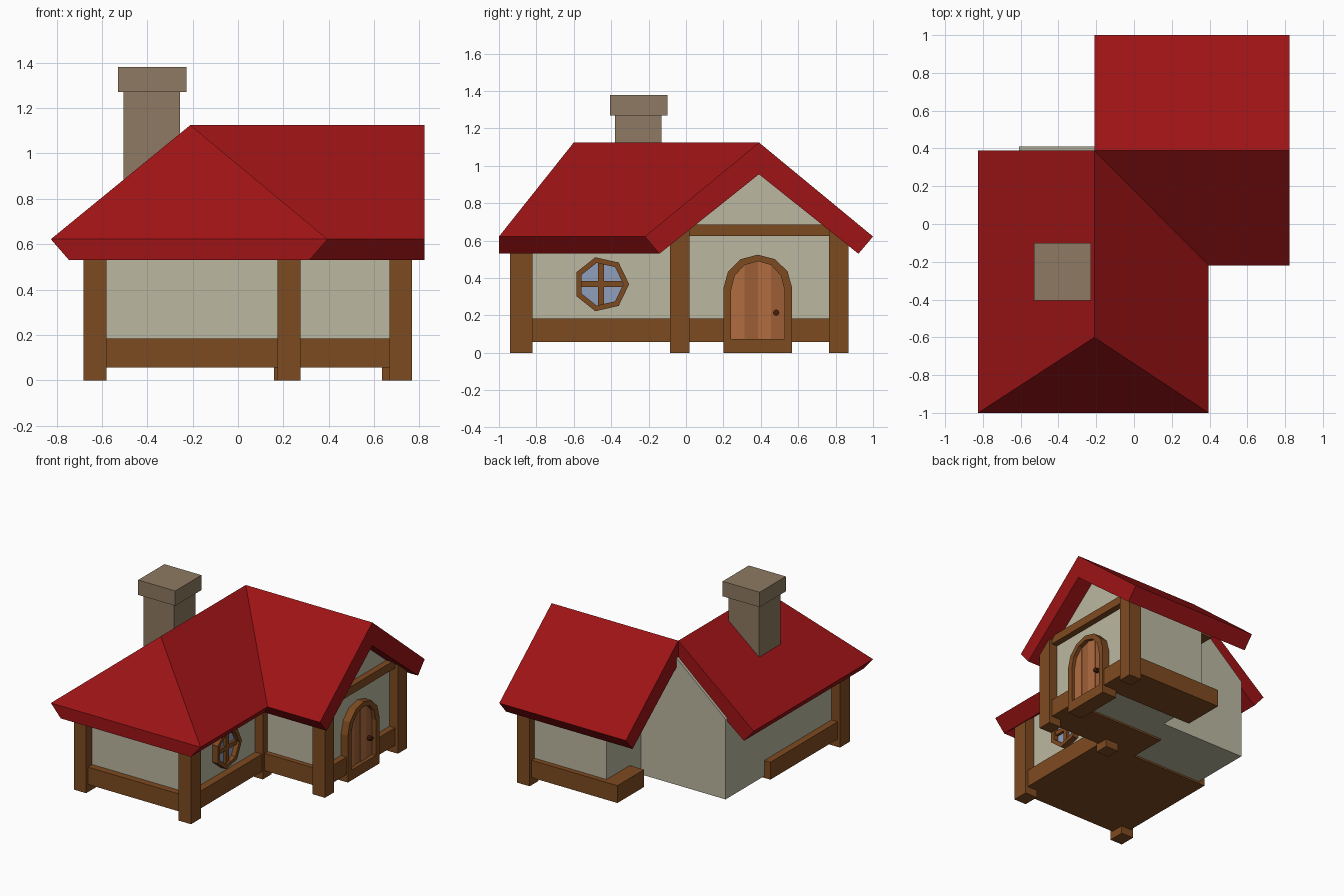
import bpy, bmesh, math
from mathutils import Vector

if "Cube" in bpy.data.objects:
    bpy.data.objects.remove(bpy.data.objects["Cube"])


def material(name, hexcode):
    m = bpy.data.materials.new(name)
    rgb = [int(hexcode[i:i + 2], 16) / 255 for i in (0, 2, 4)]
    m.diffuse_color = [c ** 2.2 for c in rgb] + [1]
    m.use_nodes = True
    m.node_tree.nodes["Principled BSDF"].inputs["Base Color"].default_value = m.diffuse_color
    return m


RED = material("roof_red", "9c1a1c")
WOOD = material("timber", "7d4c25")
PLASTER = material("plaster", "bab6a0")
STONE = material("chimney_stone", "8c7962")
GLASS = material("glass", "8f9dba")
DARK = material("knob_dark", "4a2512")
PLANKS = [material("plank_a", "b06c42"), material("plank_b", "9c5f39")]


def make(name, verts, faces, mat):
    me = bpy.data.meshes.new(name)
    me.from_pydata(verts, [], faces)
    bm = bmesh.new()
    bm.from_mesh(me)
    bmesh.ops.recalc_face_normals(bm, faces=bm.faces)
    bm.to_mesh(me)
    bm.free()
    me.materials.append(mat)
    ob = bpy.data.objects.new(name, me)
    bpy.context.collection.objects.link(ob)
    return ob


def prism(name, prof, a, b, axis, mat):
    """Extrude a (u, z) profile along x or y from a to b."""
    place = (lambda d, u, z: (d, u, z)) if axis == "x" else (lambda d, u, z: (u, d, z))
    n = len(prof)
    verts = [place(d, u, z) for d in (a, b) for u, z in prof]
    faces = [list(range(n)), list(range(n, 2 * n))]
    faces += [(i, (i + 1) % n, n + (i + 1) % n, n + i) for i in range(n)]
    return make(name, verts, faces, mat)


def box(name, x, y, z, mat):
    return prism(name, [(y[0], z[0]), (y[1], z[0]), (y[1], z[1]), (y[0], z[1])], x[0], x[1], "x", mat)


def ring(name, outer, inner, a, b, mat):
    """Closed frame between two (y, z) loops, extruded along x."""
    n = len(outer)
    verts = [(x, y, z) for x in (a, b) for loop in (outer, inner) for y, z in loop]
    faces = []
    for i in range(n):
        j = (i + 1) % n
        for p, q in ((0, n), (2 * n, 3 * n), (0, 2 * n), (n, 3 * n)):
            faces.append((p + i, p + j, q + j, q + i))
    return make(name, verts, faces, mat)


# Roof: L-shaped shell, hipped at the front, gabled at the right
top = [(-.825, -1, .622), (.395, -1, .622), (.395, -.22, .622), (.822, -.22, .622),
       (.822, .39, 1.125), (.822, 1, .622), (-.21, 1, .622), (-.21, .39, 1.125),
       (-.825, .39, .622), (-.21, -.6, 1.125)]
under = [(-.745, -1, .53), (.315, -1, .53), (.315, -.142, .53), (.822, -.142, .53),
         (.822, .39, .955), (.822, .922, .53), (-.21, .922, .53), (-.21, .39, .955),
         (-.745, .39, .53), (-.21, -.6, .955)]
slopes = [(0, 1, 9), (0, 9, 7, 8), (1, 2, 7, 9), (2, 3, 4, 7), (7, 4, 5, 6)]
faces = slopes + [[i + 10 for i in f] for f in slopes]
faces += [(i, (i + 1) % 9, (i + 1) % 9 + 10, i + 10) for i in range(9)]
make("roof", top + under, faces, RED)

# Plaster walls
box("main_walls", (-.61, .2), (-.87, .3), (.07, .65), PLASTER)
prism("main_back_gable", [(-.61, .07), (.2, .07), (.2, .66), (-.205, 1.01), (-.61, .66)],
      -.3, .41, "y", PLASTER)
prism("wing_walls", [(-.03, .07), (.81, .07), (.81, .66), (.39, 1.01), (-.03, .66)],
      .08, .7, "x", PLASTER)

# Timber posts
for name, x, y in (("front_left", -.68, -.94), ("front_right", .175, -.94)):
    box(name + "_post", (x, x + .1), (y, y + .118), (0, .62), WOOD)
box("inner_corner_post", (.158, .262), (-.085, .018), (0, .62), WOOD)
for name, y in (("wing_front", -.085), ("wing_back", .765)):
    box(name + "_post", (.667, .768), (y, y + .103), (0, .67), WOOD)

# Timber beams
box("main_base_beam", (-.66, .255), (-.92, -.04), (.057, .185), WOOD)
box("wing_front_base_beam", (-.035, .745), (-.065, .24), (.057, .185), WOOD)
box("wing_back_base_beam", (-.035, .745), (.54, .848), (.057, .185), WOOD)
box("gable_beam", (-.035, .745), (0, .78), (.625, .685), WOOD)

# Chimney
box("chimney_stack", (-.505, -.255), (-.38, -.13), (.75, 1.28), STONE)
box("chimney_cap", (-.53, -.228), (-.405, -.1), (1.27, 1.38), STONE)

# Arched door: frame, planks clipped to the arch, knob
DY = .384


def arch(half, base, spring, rise):
    arc = [(DY + half * math.cos(t), spring + rise * math.sin(t))
           for t in (math.pi * i / 6 for i in range(7))]
    return [(DY - half, base), (DY + half, base)] + arc


ring("door_frame", arch(.184, 0, .345, .18), arch(.143, .075, .335, .155), .635, .755, WOOD)


def arch_z(y):
    pts = arch(.143, .075, .335, .155)[2:]
    for (y1, z1), (y0, z0) in zip(pts, pts[1:]):
        if y0 - 1e-6 <= y <= y1 + 1e-6:
            return z0 + (z1 - z0) * (y - y0) / (y1 - y0)


for k in range(4):
    ya = DY - .143 + .0715 * k
    yb = ya + .0715
    mids = [y for y, z in arch(.143, .075, .335, .155)[2:] if ya + .001 < y < yb - .001]
    prof = [(ya, .075), (yb, .075)] + [(y, arch_z(y)) for y in [yb] + mids + [ya]]
    prism("door_plank_%d" % (k + 1), prof, .64, .73 - .005 * (k % 2), "x", PLANKS[k % 2])

# Regular polygon in the y-z plane
def polygon(y, z, r, n):
    return [(y + r * math.cos(2 * math.pi * i / n), z + r * math.sin(2 * math.pi * i / n))
            for i in range(n)]


prism("door_knob", polygon(.482, .215, .017, 8), .72, .755, "x", DARK)

# Seven-sided window with crossbars
WY, WZ = -.452, .367
ring("window_frame", polygon(WY, WZ, .148, 7), polygon(WY, WZ, .117, 7), .18, .245, WOOD)
prism("window_glass", polygon(WY, WZ, .12, 7), .18, .21, "x", GLASS)
box("window_bar_vertical", (.19, .232), (WY - .019, WY + .013), (WZ - .112, WZ + .112), WOOD)
box("window_bar_horizontal", (.19, .23), (WY - .108, WY + .112), (WZ - .016, WZ + .016), WOOD)
